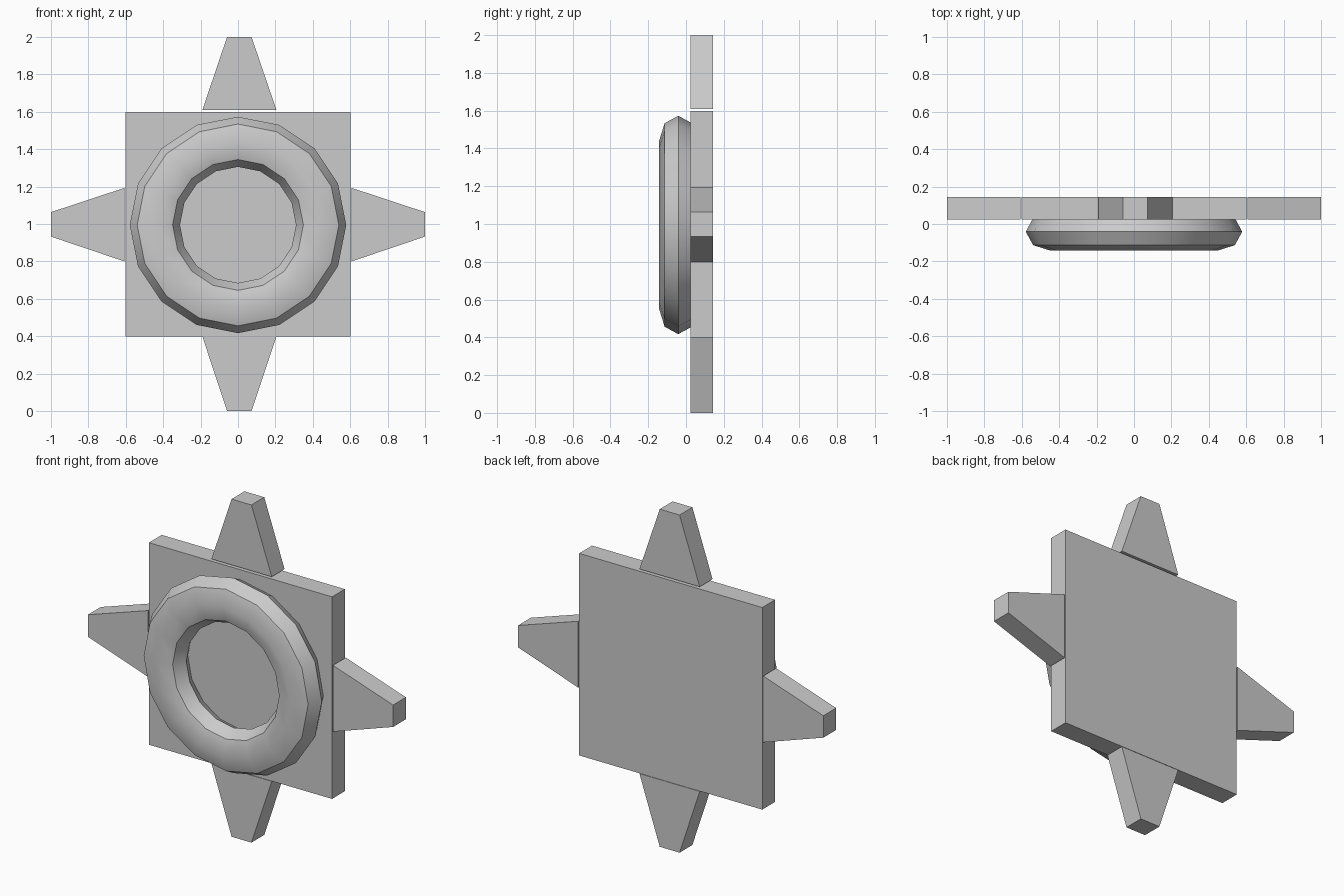
import bpy, bmesh, math

if "Cube" in bpy.data.objects:
    bpy.data.objects.remove(bpy.data.objects["Cube"])

Y_FRONT, Y_BACK = 0.023, 0.143


def slab(name, outline):
    """Extrude an (x, z) outline through the common plate thickness."""
    bm = bmesh.new()
    face = bm.faces.new([bm.verts.new((x, Y_FRONT, z)) for x, z in outline])
    ext = bmesh.ops.extrude_face_region(bm, geom=[face])
    for v in ext["geom"]:
        if isinstance(v, bmesh.types.BMVert):
            v.co.y = Y_BACK
    bmesh.ops.recalc_face_normals(bm, faces=bm.faces)
    me = bpy.data.meshes.new(name)
    bm.to_mesh(me)
    bm.free()
    ob = bpy.data.objects.new(name, me)
    bpy.context.collection.objects.link(ob)
    return ob


# Square back plate
slab("back_plate", [(-0.6, 0.4), (0.6, 0.4), (0.6, 1.597), (-0.6, 1.597)])

# Tapered points: base and tip distance along the axis, slightly off centre sideways
lo, hi, tip_lo, tip_hi = -0.19, 0.205, -0.058, 0.072
for name, base, tip in (("top_point", 1.61, 2.0), ("bottom_point", 0.398, 0.0)):
    slab(name, [(lo, base), (hi, base), (tip_hi, tip), (tip_lo, tip)])
lo, hi, tip_lo, tip_hi = 0.80, 1.193, 0.933, 1.063
for name, base, tip in (("right_point", 0.606, 1.0), ("left_point", -0.606, -1.0)):
    slab(name, [(base, lo), (base, hi), (tip, tip_hi), (tip, tip_lo)])

# Flattened ring on the front
bpy.ops.mesh.primitive_torus_add(major_segments=16, minor_segments=8,
                                 major_radius=0.444, minor_radius=0.134,
                                 location=(0, -0.041, 0.995),
                                 rotation=(math.pi / 2, 0, 0))
ring = bpy.context.object
ring.name = "front_ring"
ring.scale = (1, 1, 0.76)
bpy.ops.object.transform_apply(location=False, rotation=True, scale=True)
bpy.ops.object.shade_smooth_by_angle(angle=math.radians(40))
